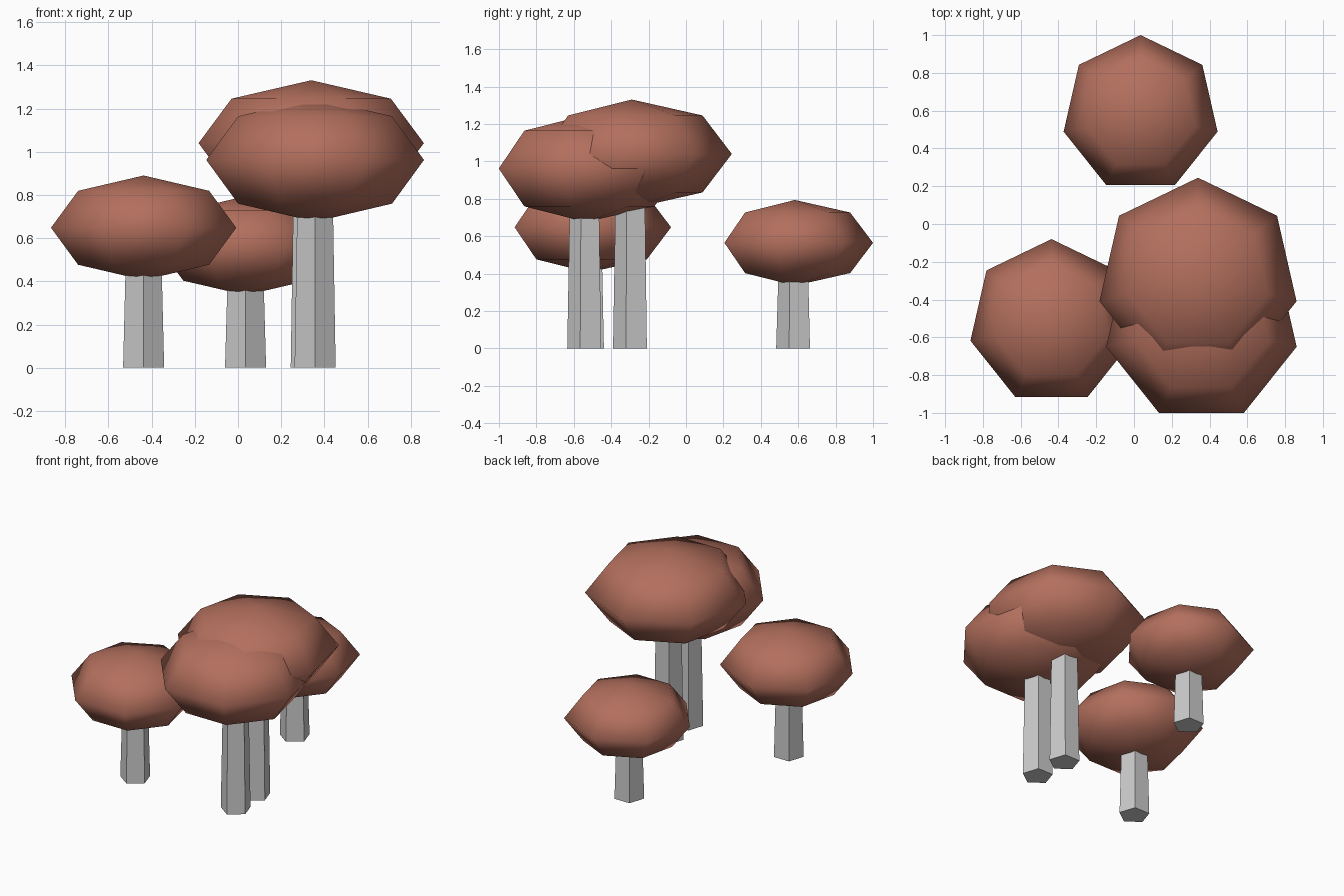
import bpy, bmesh
from math import sin, cos, pi

if "Cube" in bpy.data.objects:
    bpy.data.objects.remove(bpy.data.objects["Cube"])

cap_mat = bpy.data.materials.new("cap_colour")
cap_mat.diffuse_color = (0.45, 0.16, 0.11, 1)
cap_mat.use_nodes = True
cap_mat.node_tree.nodes["Principled BSDF"].inputs["Base Color"].default_value = cap_mat.diffuse_color


def lathe(name, centre, sides, start, profile, smooth=False, mat=None):
    """Turn (radius, z) points round a vertical axis; radius 0 makes a pole."""
    bm = bmesh.new()
    rings = []
    for r, z in profile:
        count = sides if r else 1
        rings.append([bm.verts.new((r * cos(start + 2 * pi * i / sides),
                                    r * sin(start + 2 * pi * i / sides), z))
                      for i in range(count)])
    for a, b in zip(rings, rings[1:]):
        for i in range(sides):
            j = (i + 1) % sides
            quad = [a[i % len(a)], a[j % len(a)], b[j % len(b)], b[i % len(b)]]
            bm.faces.new(list(dict.fromkeys(quad)))
    for ring in (rings[0], rings[-1]):
        if len(ring) > 1:
            bm.faces.new(ring)
    bmesh.ops.recalc_face_normals(bm, faces=bm.faces)
    for f in bm.faces:
        f.smooth = smooth
    mesh = bpy.data.meshes.new(name)
    bm.to_mesh(mesh)
    bm.free()
    obj = bpy.data.objects.new(name, mesh)
    obj.location = (centre[0], centre[1], 0)
    bpy.context.collection.objects.link(obj)
    if mat:
        mesh.materials.append(mat)


def mushroom(name, x, y, mid, radius, half_height):
    # five-sided tapered stem, corner towards the front
    lathe(name + "_stem", (x, y), 5, -pi / 2, [(0.10, 0), (0.083, mid)])
    # seven-sided flattened ball cap, corner towards the back
    profile = [(0, mid - half_height)]
    profile += [(radius * cos(a), mid + half_height * sin(a)) for a in (-pi / 4, 0, pi / 4)]
    profile += [(0, mid + half_height)]
    lathe(name + "_cap", (x, y), 7, pi / 2, profile, True, cap_mat)


mushroom("left", -0.437, -0.52, 0.648, 0.44, 0.242)
mushroom("back", 0.035, 0.582, 0.565, 0.418, 0.229)
mushroom("front", 0.357, -0.535, 0.962, 0.517, 0.286)
mushroom("tall", 0.339, -0.29, 1.04, 0.535, 0.291)
